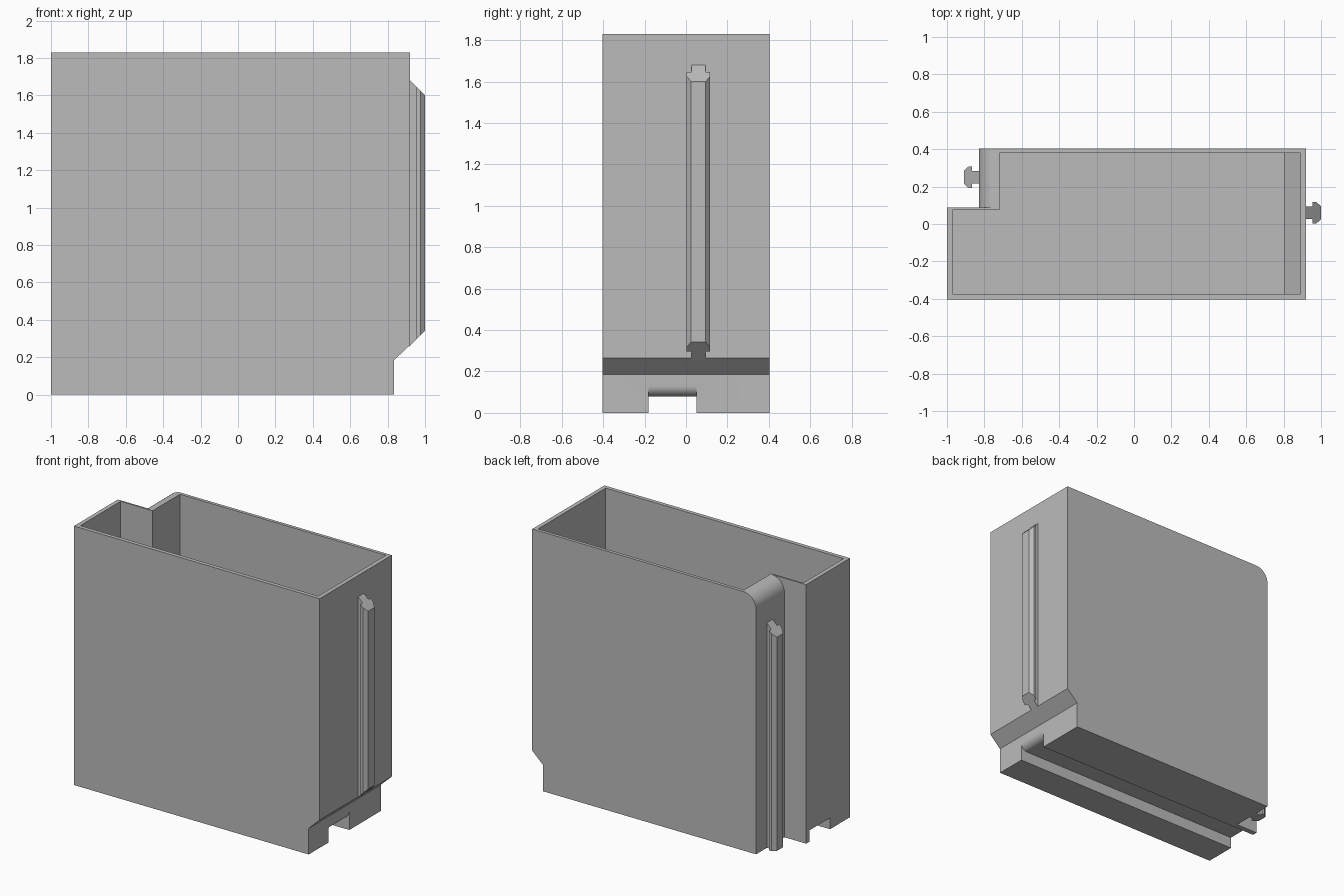
import bpy, bmesh, math
from mathutils import Vector

cube = bpy.data.objects.get("Cube")
if cube:
    bpy.data.objects.remove(cube, do_unlink=True)

grey = bpy.data.materials.new("plain grey")
grey.use_nodes = True
colour = (0.5, 0.5, 0.5, 1)
grey.diffuse_color = colour
grey.node_tree.nodes["Principled BSDF"].inputs["Base Color"].default_value = colour


def loft(name, start, end):
    """Solid between two matching loops of points."""
    bm = bmesh.new()
    a = [bm.verts.new(p) for p in start]
    b = [bm.verts.new(p) for p in end]
    bm.faces.new(a)
    bm.faces.new(b[::-1])
    for i in range(len(a)):
        j = (i + 1) % len(a)
        bm.faces.new((a[i], b[i], b[j], a[j]))
    bmesh.ops.recalc_face_normals(bm, faces=bm.faces[:])
    mesh = bpy.data.meshes.new(name)
    bm.to_mesh(mesh)
    bm.free()
    mesh.materials.append(grey)
    obj = bpy.data.objects.new(name, mesh)
    bpy.context.collection.objects.link(obj)
    return obj


def side_prism(name, profile, y0, y1):
    """Extrude an (x, z) profile along y."""
    return loft(name, [(x, y0, z) for x, z in profile], [(x, y1, z) for x, z in profile])


def rectangle(x0, x1, z0, z1):
    return [(x0, z0), (x1, z0), (x1, z1), (x0, z1)]


def arc(cx, cz, r, a0, a1, steps=10):
    angles = [math.radians(a0 + (a1 - a0) * i / steps) for i in range(steps + 1)]
    return [(cx + r * math.cos(a), cz + r * math.sin(a)) for a in angles]


def smooth_edges(obj):
    bpy.ops.object.select_all(action="DESELECT")
    obj.select_set(True)
    bpy.context.view_layer.objects.active = obj
    bpy.ops.object.shade_smooth_by_angle(angle=math.radians(25))


def cut(target, cutter):
    mod = target.modifiers.new("cut", "BOOLEAN")
    mod.operation = "DIFFERENCE"
    mod.solver = "EXACT"
    mod.object = cutter
    bpy.context.view_layer.objects.active = target
    bpy.ops.object.modifier_apply(modifier=mod.name)
    bpy.data.objects.remove(cutter, do_unlink=True)


HEIGHT, DEPTH, STEP_Y = 1.83, 0.403, 0.087
FLOOR = 0.11

# Bin body with a set-back sloped foot on one end
bin_body = side_prism("bin_body", [(-1, 0), (0.835, 0), (0.835, 0.185), (0.92, 0.265),
                                   (0.92, HEIGHT), (-1, HEIGHT)], -DEPTH, DEPTH)

# Full-height corner step at the back
cut(bin_body, side_prism("step_cutter", rectangle(-1.2, -0.83, -0.2, 2), STEP_Y, 0.6))

# Rounded top corner beside the step
cut(bin_body, side_prism("round_cutter",
                         arc(-0.73, HEIGHT - 0.1, 0.1, 180, 90) + [(-0.73, 2), (-0.9, 2), (-0.9, 1.73)],
                         STEP_Y, 0.6))

# Open cavity: main hold, then the narrow front pocket
cut(bin_body, side_prism("hold_cutter", [(-0.72, FLOOR), (0.805, FLOOR), (0.805, 0.198),
                                         (0.89, 0.278), (0.89, 2), (-0.72, 2)], -0.375, 0.38))
cut(bin_body, side_prism("pocket_cutter", rectangle(-0.97, -0.6, FLOOR, 2), -0.375, 0.075))

# Channel under the floor, rounded where it leaves the foot
cut(bin_body, side_prism("channel_cutter",
                         [(-1.2, -0.1), (1, -0.1), (1, 0.13)]
                         + arc(0.785, 0.13, 0.05, 0, -90) + [(-1.2, 0.08)], -0.18, 0.05))
smooth_edges(bin_body)


def rail(name, x, y, side, bottom, top, slope_bottom):
    """T-shaped hanging rail with ends sloped back from the wall."""
    half = [(-0.005, 0.033), (0.035, 0.033), (0.035, 0.057), (0.055, 0.057), (0.08, 0.035)]
    section = half + [(out, -w) for out, w in reversed(half)]
    low = [Vector((x + side * out, y + w, bottom + out * slope_bottom)) for out, w in section]
    high = [Vector((x + side * out, y + w, top - out)) for out, w in section]
    return loft(name, low, high)


# Rails on both ends
rail("left_rail", 0.92, 0.06, 1, 0.262, 1.68, 1)
rail("right_rail", -0.83, 0.25, -1, 0.0, 1.59, 0)
